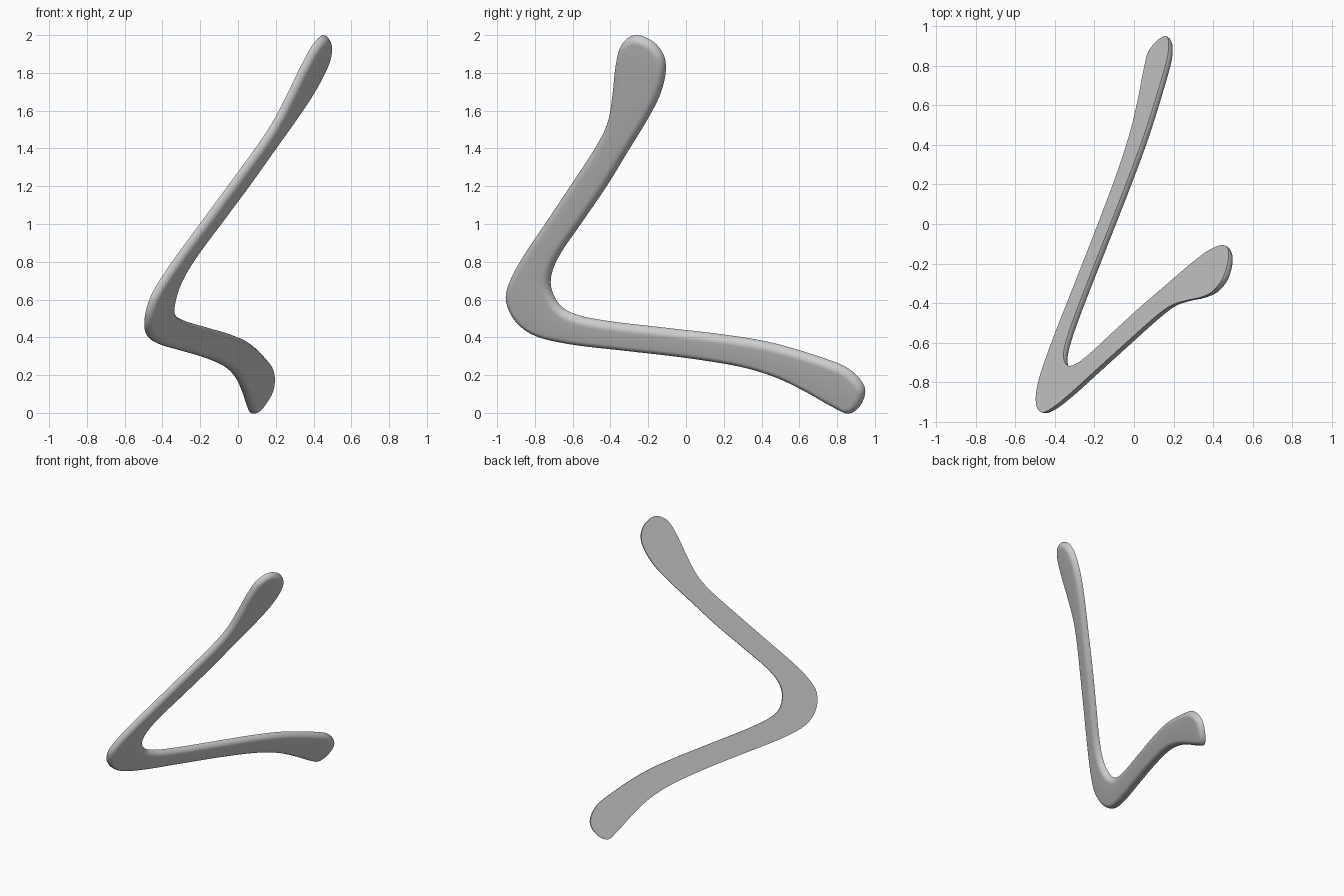
import bpy
import bmesh
import math
from mathutils import Vector

cube = bpy.data.objects.get("Cube")
if cube:
    bpy.data.objects.remove(cube, do_unlink=True)

# Outline of the bent blade as (y, z) points, clockwise from the upper tip
OUTLINE = [
    (-.27, 2), (-.18, 1.97), (-.12, 1.9), (-.107, 1.81), (-.135, 1.69),
    (-.2, 1.56), (-.31, 1.38), (-.42, 1.2), (-.55, 1.01), (-.66, .85),
    (-.71, .74), (-.71, .65), (-.66, .565), (-.57, .518), (-.4, .485),
    (-.1, .45), (.2, .415), (.45, .373), (.7, .3), (.86, .235),
    (.945, .14), (.93, .05), (.87, 0), (.79, .03), (.63, .12),
    (.47, .195), (.28, .25), (0, .295), (-.3, .33), (-.6, .365),
    (-.79, .41), (-.9, .49), (-.95, .6), (-.93, .7), (-.86, .83),
    (-.74, 1.01), (-.6, 1.22), (-.47, 1.42), (-.41, 1.55), (-.385, 1.7),
    (-.37, 1.84), (-.34, 1.95),
]
SLOPE_Y, SLOPE_Z, SHIFT = .443, .441, -.313   # tilted plane of the flat back
THICKNESS, RIM_WIDTH = .042, .04
STEPS, RIM_STEPS = 6, 8
NORMAL = Vector((1, -SLOPE_Y, -SLOPE_Z)).normalized()


def on_plane(y, z):
    return Vector((SLOPE_Y * y + SLOPE_Z * z + SHIFT, y, z))


def smooth_loop(points, steps):
    """Closed Catmull-Rom curve through the points."""
    result, count = [], len(points)
    for i in range(count):
        a, b, c, d = (points[(i + k) % count] for k in (-1, 0, 1, 2))
        for s in range(steps):
            t = s / steps
            result.append(b + (c - a) * (t / 2)
                          + (a * 2 - b * 5 + c * 4 - d) * (t * t / 2)
                          + (b * 3 - a - c * 3 + d) * (t ** 3 / 2))
    return result


def build_blade():
    edge = smooth_loop([on_plane(y, z) for y, z in OUTLINE], STEPS)
    count = len(edge)
    # the outline runs clockwise seen along the normal, so this points inward
    inward = [(edge[(i + 1) % count] - edge[i - 1]).cross(NORMAL).normalized()
              for i in range(count)]

    # Rounded front rim: stacked loops following a quarter ellipse
    bm = bmesh.new()
    loops = []
    for k in range(RIM_STEPS + 1):
        angle = math.pi / 2 * k / RIM_STEPS
        inset = RIM_WIDTH * (1 - math.cos(angle))
        height = THICKNESS * math.sin(angle)
        loops.append([bm.verts.new(p + v * inset + NORMAL * height)
                      for p, v in zip(edge, inward)])
    for low, high in zip(loops, loops[1:]):
        for i in range(count):
            j = (i + 1) % count
            bm.faces.new((low[i], low[j], high[j], high[i]))

    # Flat back and front faces
    caps = [bm.faces.new(loops[0][::-1]), bm.faces.new(loops[-1])]
    bm.normal_update()
    bmesh.ops.triangulate(bm, faces=caps)
    bmesh.ops.recalc_face_normals(bm, faces=bm.faces)

    mesh = bpy.data.meshes.new("bent_blade")
    bm.to_mesh(mesh)
    bm.free()
    blade = bpy.data.objects.new("bent_blade", mesh)
    bpy.context.collection.objects.link(blade)
    return blade


# Grey material
grey = bpy.data.materials.new("plain_grey")
grey.use_nodes = True
colour = (.6, .6, .6, 1)
grey.diffuse_color = colour
grey.node_tree.nodes["Principled BSDF"].inputs["Base Color"].default_value = colour

blade = build_blade()
blade.data.materials.append(grey)
bpy.context.view_layer.objects.active = blade
blade.select_set(True)
bpy.ops.object.shade_smooth_by_angle(angle=math.radians(40))
